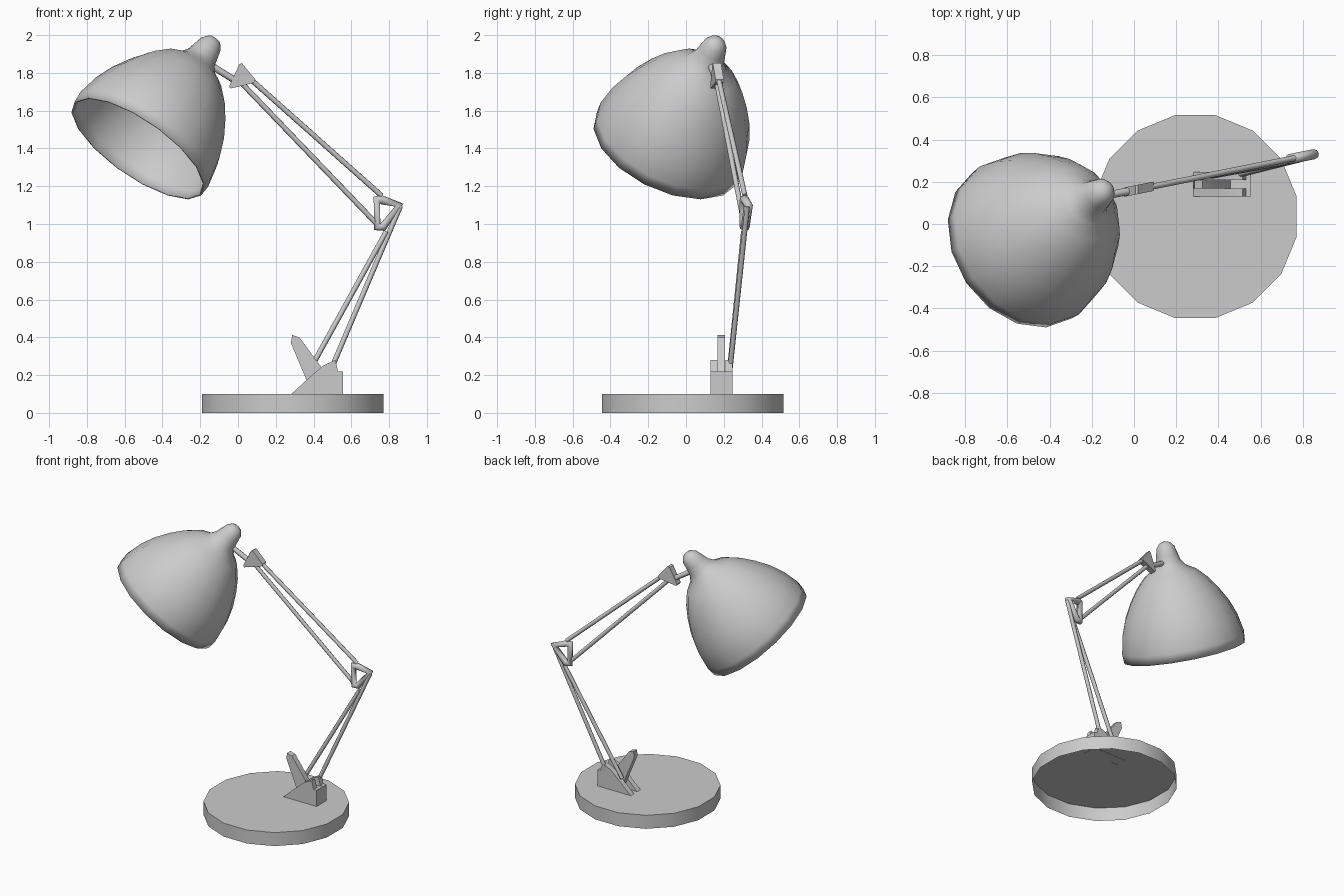
import bpy, bmesh, math
from mathutils import Vector, Matrix

if "Cube" in bpy.data.objects:
    bpy.data.objects.remove(bpy.data.objects["Cube"])


def finish(bm, name, angle=35):
    bmesh.ops.recalc_face_normals(bm, faces=bm.faces[:])
    me = bpy.data.meshes.new(name)
    bm.to_mesh(me)
    bm.free()
    ob = bpy.data.objects.new(name, me)
    bpy.context.collection.objects.link(ob)
    bpy.ops.object.select_all(action='DESELECT')
    ob.select_set(True)
    bpy.context.view_layer.objects.active = ob
    bpy.ops.object.shade_smooth_by_angle(angle=math.radians(angle))
    return ob


def rod(name, a, b, r=0.014, sides=8):
    a, b = Vector(a), Vector(b)
    d = b - a
    bm = bmesh.new()
    m = Matrix.Translation((a + b) / 2) @ d.to_track_quat('Z', 'Y').to_matrix().to_4x4()
    bmesh.ops.create_cone(bm, cap_ends=True, segments=sides, radius1=r, radius2=r,
                          depth=d.length, matrix=m)
    return finish(bm, name, 50)


def prism(name, profile, y0, y1, slope=0.0):
    """Extrude an xz outline from y0 to y1, skewed by slope along x."""
    bm = bmesh.new()
    front = [bm.verts.new((x, y0 + slope * x, z)) for x, z in profile]
    back = [bm.verts.new((x, y1 + slope * x, z)) for x, z in profile]
    bm.faces.new(front)
    bm.faces.new(back)
    n = len(profile)
    for i in range(n):
        j = (i + 1) % n
        bm.faces.new((front[i], front[j], back[j], back[i]))
    return finish(bm, name)


SLOPE = 0.2


def on_arm(x, z):
    """Point in the vertical plane that holds the upper arm."""
    return (x, 0.16 + SLOPE * x, z)


# Base: 16-sided disc, open underneath
bm = bmesh.new()
bmesh.ops.create_cone(bm, cap_ends=True, segments=16, radius1=0.49, radius2=0.49, depth=0.1,
                      matrix=Matrix.Translation((0.29, 0.035, 0.05))
                      @ Matrix.Rotation(math.radians(11.25), 4, 'Z'))
low = [f for f in bm.faces if all(v.co.z < 0.01 for v in f.verts)]
bmesh.ops.delete(bm, geom=low, context='FACES_ONLY')
top_z = max(abs(v.co.y - 0.035) for v in bm.verts)
if top_z < 0.485:  # keep a flat side towards each axis
    bmesh.ops.scale(bm, vec=(1, 1, 1), verts=bm.verts[:])
finish(bm, "base")

# Bracket: two cheek plates with a lower block between them
cheek = [(0.28, 0.098), (0.555, 0.098), (0.555, 0.22), (0.53, 0.22), (0.515, 0.28),
         (0.45, 0.25), (0.375, 0.185)]
for side, y0, y1 in (("front", 0.13, 0.168), ("back", 0.208, 0.246)):
    prism("bracket_cheek_" + side, cheek, y0, y1)
prism("bracket_core", [(0.34, 0.098), (0.555, 0.098), (0.555, 0.22), (0.43, 0.2)], 0.168, 0.208)

# Lever standing in the bracket slot
prism("lever", [(0.28, 0.37), (0.287, 0.412), (0.325, 0.4), (0.45, 0.23), (0.47, 0.15),
                (0.38, 0.13), (0.36, 0.18)], 0.167, 0.207)

# Lower arm pair
rod("lower_arm_left", (0.365, 0.228, 0.2), (0.785, 0.305, 0.96))
rod("lower_arm_right", (0.48, 0.23, 0.2), (0.86, 0.325, 1.095))

# Elbow: rounded four-sided frame
cu = bpy.data.curves.new("elbow", 'CURVE')
cu.dimensions = '3D'
cu.bevel_depth = 0.024
cu.bevel_resolution = 2
sp = cu.splines.new('POLY')
pts = [(0.735, 1.128), (0.76, 1.128), (0.853, 1.1), (0.768, 0.985), (0.737, 0.985)]
sp.points.add(len(pts) - 1)
for p, (x, z) in zip(sp.points, pts):
    p.co = (*on_arm(x, z), 1)
sp.use_cyclic_u = True
bpy.context.collection.objects.link(bpy.data.objects.new("elbow", cu))

# Upper arm pair
rod("upper_arm_top", on_arm(0.04, 1.79), on_arm(0.76, 1.15))
rod("upper_arm_bottom", on_arm(0.02, 1.745), on_arm(0.735, 1.0))

# Triangular wrist plate and the pin holding the shade
prism("wrist", [(0.007, 1.845), (0.02, 1.852), (0.092, 1.765), (0.085, 1.748),
                (-0.04, 1.717), (-0.047, 1.73)], 0.138, 0.182, SLOPE)
rod("shade_pin", (-0.16, 0.13, 1.85), (0.0, 0.16, 1.75), 0.018)

# Lamp shade: lathed bell with a rounded cap, tilted down to the front left
profile = [(0.0, 0.0), (0.015, 0.04), (0.045, 0.062), (0.09, 0.073), (0.14, 0.085),
           (0.185, 0.115), (0.225, 0.18), (0.30, 0.25), (0.38, 0.305), (0.48, 0.36),
           (0.58, 0.398), (0.70, 0.422), (0.765, 0.418)]
axis = Vector((-0.536, -0.358, -0.765)).normalized()
bm = bmesh.new()
vs = [bm.verts.new((r, 0, t)) for t, r in profile]
es = [bm.edges.new(e) for e in zip(vs, vs[1:])]
bmesh.ops.spin(bm, geom=vs + es, cent=(0, 0, 0), axis=(0, 0, 1),
               angle=2 * math.pi, steps=16)
bmesh.ops.remove_doubles(bm, verts=bm.verts[:], dist=0.0005)
bmesh.ops.transform(bm, verts=bm.verts[:],
                    matrix=Matrix.Translation((-0.12, 0.173, 1.985))
                    @ axis.to_track_quat('Z', 'Y').to_matrix().to_4x4())
shade = finish(bm, "shade", 60)
mod = shade.modifiers.new("thickness", 'SOLIDIFY')
mod.thickness = 0.01
mod.offset = -1
